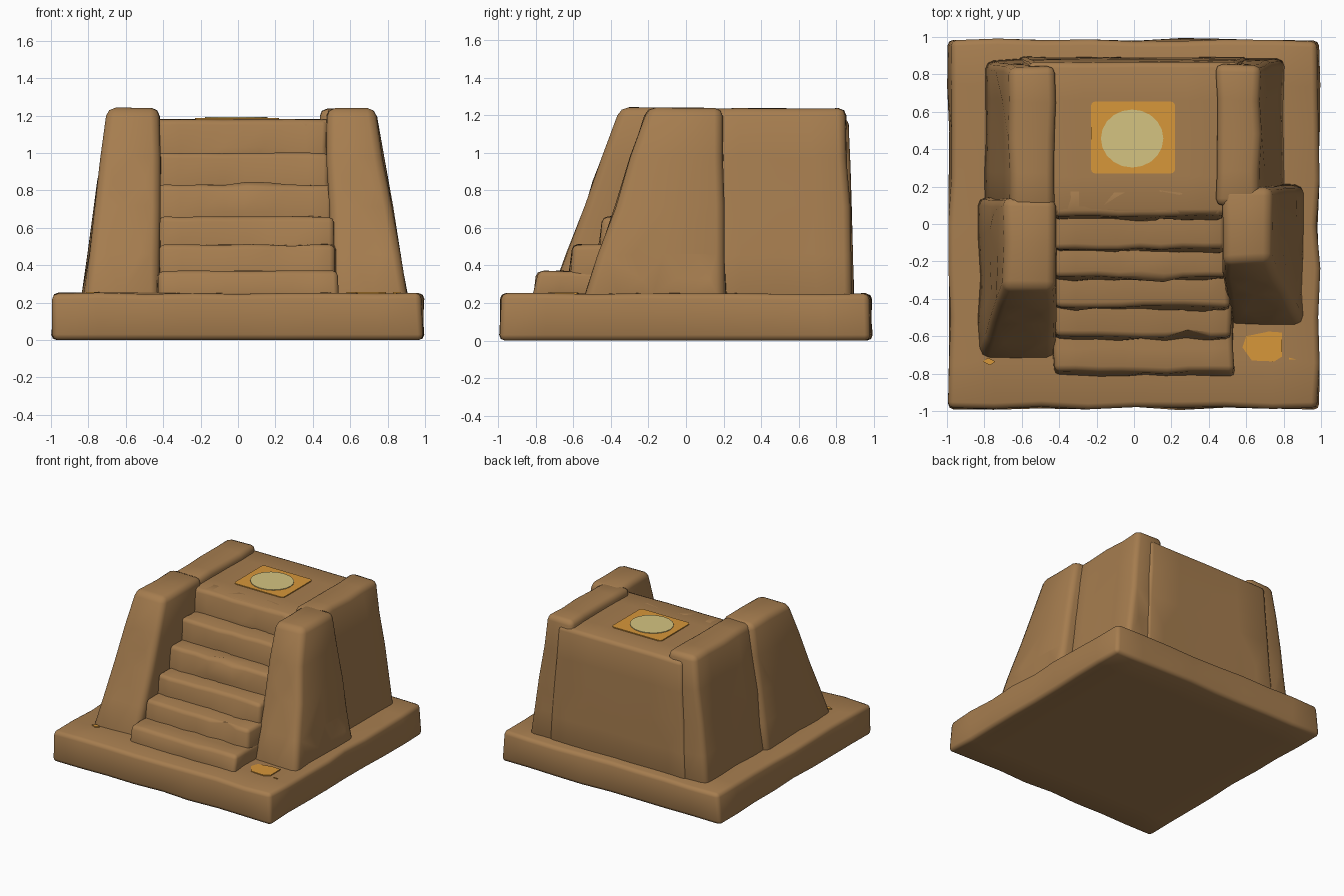
import bpy, bmesh, math, random

if "Cube" in bpy.data.objects:
    bpy.data.objects.remove(bpy.data.objects["Cube"])

random.seed(7)


def material(name, rgb):
    m = bpy.data.materials.new(name)
    m.diffuse_color = (*rgb, 1)
    m.use_nodes = True
    m.node_tree.nodes["Principled BSDF"].inputs["Base Color"].default_value = m.diffuse_color
    return m


STONE = material("sandstone", (0.38, 0.205, 0.078))
GOLD = material("gold", (0.68, 0.31, 0.042))
PALE = material("pale_yellow", (0.66, 0.55, 0.22))


def finish(name, bm, mat, smooth=True):
    me = bpy.data.meshes.new(name)
    bmesh.ops.recalc_face_normals(bm, faces=bm.faces[:])
    bm.to_mesh(me)
    bm.free()
    for p in me.polygons:
        p.use_smooth = smooth
    me.materials.append(mat)
    ob = bpy.data.objects.new(name, me)
    bpy.context.collection.objects.link(ob)
    return ob


def block(name, low, high, z0, z1, bevel=0.03, amp=0.008, size=0.3):
    """Worn stone block lofted between two (x0, x1, y0, y1) rectangles."""
    bm = bmesh.new()
    rings = []
    for (x0, x1, y0, y1), z in ((low, z0), (high, z1)):
        rings.append([bm.verts.new((x, y, z)) for x, y in
                      ((x0, y0), (x1, y0), (x1, y1), (x0, y1))])
    a, b = rings
    bm.faces.new(a[::-1])
    bm.faces.new(b)
    for i in range(4):
        j = (i + 1) % 4
        bm.faces.new((a[i], a[j], b[j], b[i]))
    # split long edges so that the stone can be worn unevenly
    for _ in range(3):
        long_edges = [e for e in bm.edges if e.calc_length() > size]
        if long_edges:
            bmesh.ops.subdivide_edges(bm, edges=long_edges, cuts=1, use_grid_fill=True)
    bm.normal_update()
    hard = [e for e in bm.edges if e.calc_face_angle(0) > math.radians(40)]
    for v in bm.verts:
        v.co.x += random.uniform(-amp, amp)
        v.co.y += random.uniform(-amp, amp)
        if v.co.z > 0.01:
            v.co.z += random.uniform(-amp, amp) * 0.4
    bmesh.ops.bevel(bm, geom=hard, offset=bevel, segments=2, profile=0.5,
                    affect='EDGES', clamp_overlap=True)
    return finish(name, bm, STONE)


def plate(name, outline, z, mat, thick=0.008):
    """Thin painted inlay from a flat outline."""
    bm = bmesh.new()
    f = bm.faces.new([bm.verts.new((x, y, z)) for x, y in outline])
    top = bmesh.ops.extrude_face_region(bm, geom=[f])["geom"]
    for v in top:
        if isinstance(v, bmesh.types.BMVert):
            v.co.z += thick
    return finish(name, bm, mat, False)


def rounded_rect(x0, x1, y0, y1, r):
    pts = []
    for cx, cy, start in ((x1 - r, y1 - r, 0), (x0 + r, y1 - r, 90),
                          (x0 + r, y0 + r, 180), (x1 - r, y0 + r, 270)):
        for k in range(4):
            a = math.radians(start + 30 * k)
            pts.append((cx + r * math.cos(a), cy + r * math.sin(a)))
    return pts


# Foundation slab
block("base_slab", (-0.99, 0.99, -0.985, 0.985), (-0.985, 0.985, -0.98, 0.98),
      0.0, 0.25, 0.03, 0.011)

# Central platform
block("platform", (-0.62, 0.62, 0.03, 0.895), (-0.56, 0.56, 0.05, 0.865),
      0.2, 1.18, 0.03, 0.004)

# Stair flight: nosing position and tread height of each step
steps = [(-0.79, 0.37), (-0.60, 0.51), (-0.44, 0.66),
         (-0.28, 0.83), (-0.13, 1.0), (0.045, 1.178)]
for i, (y, z) in enumerate(steps):
    right = 0.535 - 0.01 * i
    block(f"step_{i + 1}", (-0.43, right, y - 0.03, 0.2), (-0.425, right - 0.005, y, 0.2),
          0.2 if i == 0 else steps[i - 1][1] - 0.12, z, 0.028, 0.008, 0.22)

# Sloping front side walls
block("left_front_wall", (-0.835, -0.415, -0.73, 0.14), (-0.695, -0.415, -0.345, 0.14),
      0.2, 1.24, 0.045)
block("right_front_wall", (0.5, 0.91, -0.55, 0.215), (0.47, 0.735, -0.205, 0.2),
      0.2, 1.24, 0.045)

# Rear side walls
block("left_rear_wall", (-0.805, -0.44, 0.08, 0.88), (-0.665, -0.42, 0.08, 0.84),
      0.2, 1.235, 0.04)
block("right_rear_wall", (0.45, 0.81, 0.1, 0.89), (0.44, 0.67, 0.1, 0.85),
      0.2, 1.235, 0.04)

# Inlaid square and disc on the platform
plate("gold_square", rounded_rect(-0.23, 0.22, 0.27, 0.655, 0.025), 1.179, GOLD)
plate("pale_disc", [(-0.01 + 0.167 * math.cos(k * math.tau / 20),
                     0.457 + 0.155 * math.sin(k * math.tau / 20)) for k in range(20)],
      1.184, PALE)

# Small gold patches on the slab
plate("gold_patch", [(0.58, -0.66), (0.63, -0.73), (0.75, -0.735), (0.79, -0.71),
                     (0.79, -0.58), (0.72, -0.575), (0.6, -0.6)], 0.248, GOLD)
plate("gold_fleck_left", [(-0.81, -0.735), (-0.77, -0.755), (-0.74, -0.735), (-0.78, -0.715)],
      0.248, GOLD)
plate("gold_fleck_right", [(0.83, -0.725), (0.87, -0.725), (0.83, -0.715)], 0.248, GOLD)
